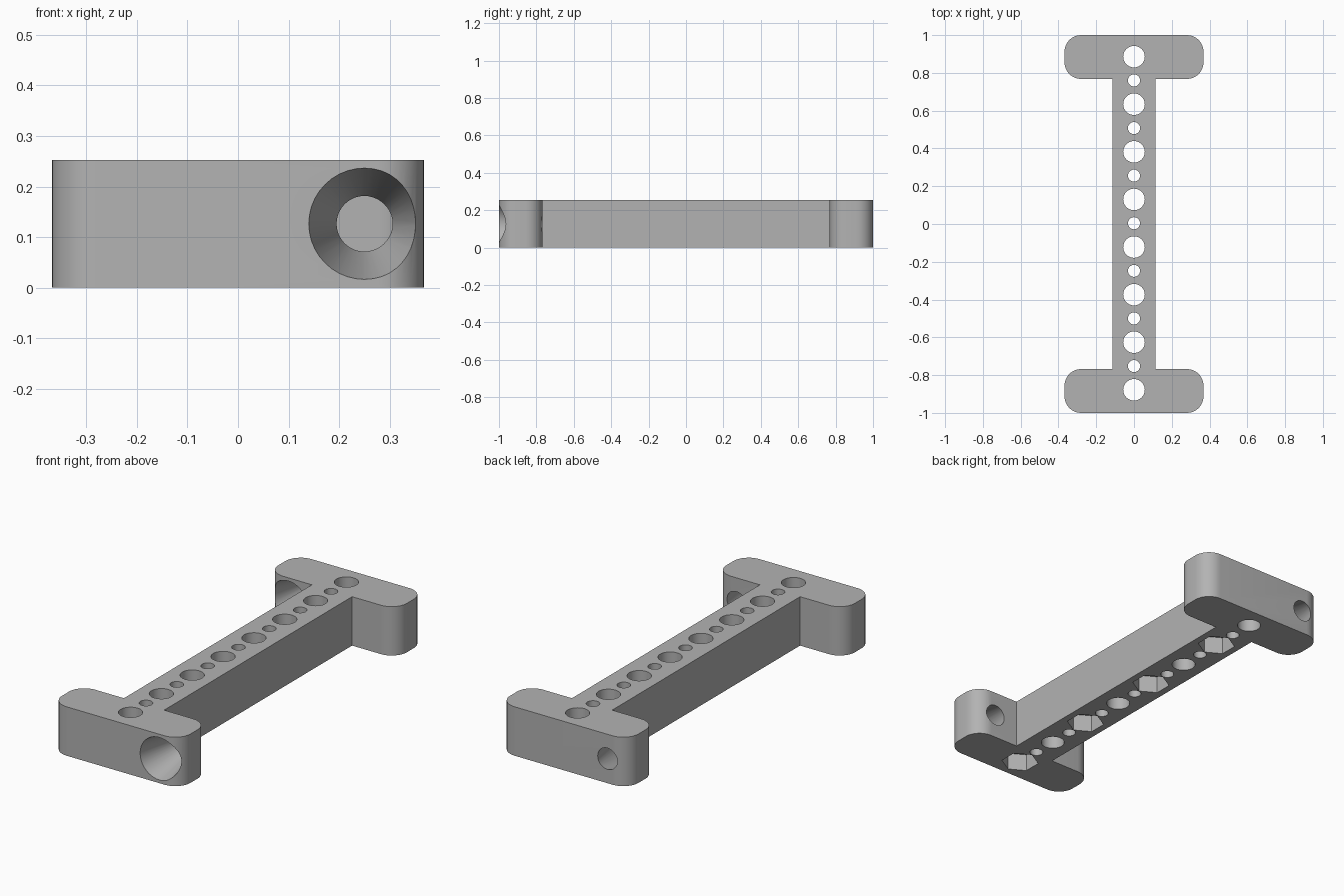
import bpy, bmesh, math
from mathutils import Matrix, Vector

cube = bpy.data.objects.get("Cube")
if cube:
    bpy.data.objects.remove(cube)

HEIGHT = 0.253
BLOCK_X, BLOCK_IN, CORNER = 0.368, 0.768, 0.088
BAR_X = 0.115
PITCH = 0.252

grey = bpy.data.materials.new("grey plastic")
grey.use_nodes = True
COLOUR = (0.45, 0.45, 0.45, 1)
grey.diffuse_color = COLOUR
grey.node_tree.nodes["Principled BSDF"].inputs["Base Color"].default_value = COLOUR


def make_object(name, bm):
    bmesh.ops.recalc_face_normals(bm, faces=bm.faces)
    mesh = bpy.data.meshes.new(name)
    bm.to_mesh(mesh)
    bm.free()
    mesh.materials.append(grey)
    obj = bpy.data.objects.new(name, mesh)
    bpy.context.collection.objects.link(obj)
    return obj


def add_prism(bm, sides, r1, r2, depth, matrix):
    bmesh.ops.create_cone(bm, cap_ends=True, segments=sides, radius1=r1,
                          radius2=r2, depth=depth, matrix=matrix)


def arc(cx, cy, start, steps=10):
    """Quarter turn of a rounded corner, counter-clockwise."""
    for i in range(steps + 1):
        a = math.radians(start + 90 * i / steps)
        yield (cx + CORNER * math.cos(a), cy + CORNER * math.sin(a))


# Outline of the right half, mirrored by a half turn into the I-shape
half = [(BAR_X, -BLOCK_IN), (BAR_X, BLOCK_IN)]
cx = BLOCK_X - CORNER
half += arc(cx, BLOCK_IN + CORNER, -90)
half += arc(cx, 1 - CORNER, 0)
half += arc(-cx, 1 - CORNER, 90)
half += arc(-cx, BLOCK_IN + CORNER, 180)
outline = half + [(-x, -y) for x, y in half]

bm = bmesh.new()
face = bm.faces.new([bm.verts.new((x, y, 0)) for x, y in outline])
top = bmesh.ops.extrude_face_region(bm, geom=[face])["geom"]
bmesh.ops.translate(bm, vec=Vector((0, 0, HEIGHT)),
                    verts=[v for v in top if isinstance(v, bmesh.types.BMVert)])
body = make_object("mounting_bar", bm)

# Row of alternating large and small holes
bm = bmesh.new()
for i in range(15):
    y = 0.004 + PITCH / 2 * (i - 7)
    radius = 0.032 if i % 2 else 0.057
    add_prism(bm, 40, radius, radius, 1, Matrix.Translation((0, y, HEIGHT / 2)))
holes = make_object("hole_cutter", bm)

# Hexagonal nut pockets under every other large hole
bm = bmesh.new()
for i in range(0, 15, 4):
    y = 0.004 + PITCH / 2 * (i - 7)
    add_prism(bm, 6, 0.091, 0.091, 0.18, Matrix.Translation((0, y, 0)))
pockets = make_object("nut_pocket_cutter", bm)

# Tapered holes through the end blocks, wide on the front-facing side
bm = bmesh.new()
for x, front in ((0.25, -1), (-0.25, BLOCK_IN)):
    slope, over = 0.055 / 0.232, 0.01
    depth = 0.232 + 2 * over
    turn = Matrix.Rotation(-math.pi / 2, 4, "X")
    add_prism(bm, 40, 0.11 + slope * over, 0.055 - slope * over, depth,
              Matrix.Translation((x, front + 0.116, HEIGHT / 2)) @ turn)
tapers = make_object("taper_cutter", bm)

# Cut everything and drop the cutters
bpy.context.view_layer.objects.active = body
body.select_set(True)
for cutter in (holes, pockets, tapers):
    mod = body.modifiers.new(cutter.name, "BOOLEAN")
    mod.operation, mod.solver, mod.object = "DIFFERENCE", "EXACT", cutter
    bpy.ops.object.modifier_apply(modifier=mod.name)
    bpy.data.objects.remove(cutter)

bpy.ops.object.shade_smooth_by_angle(angle=math.radians(30))
